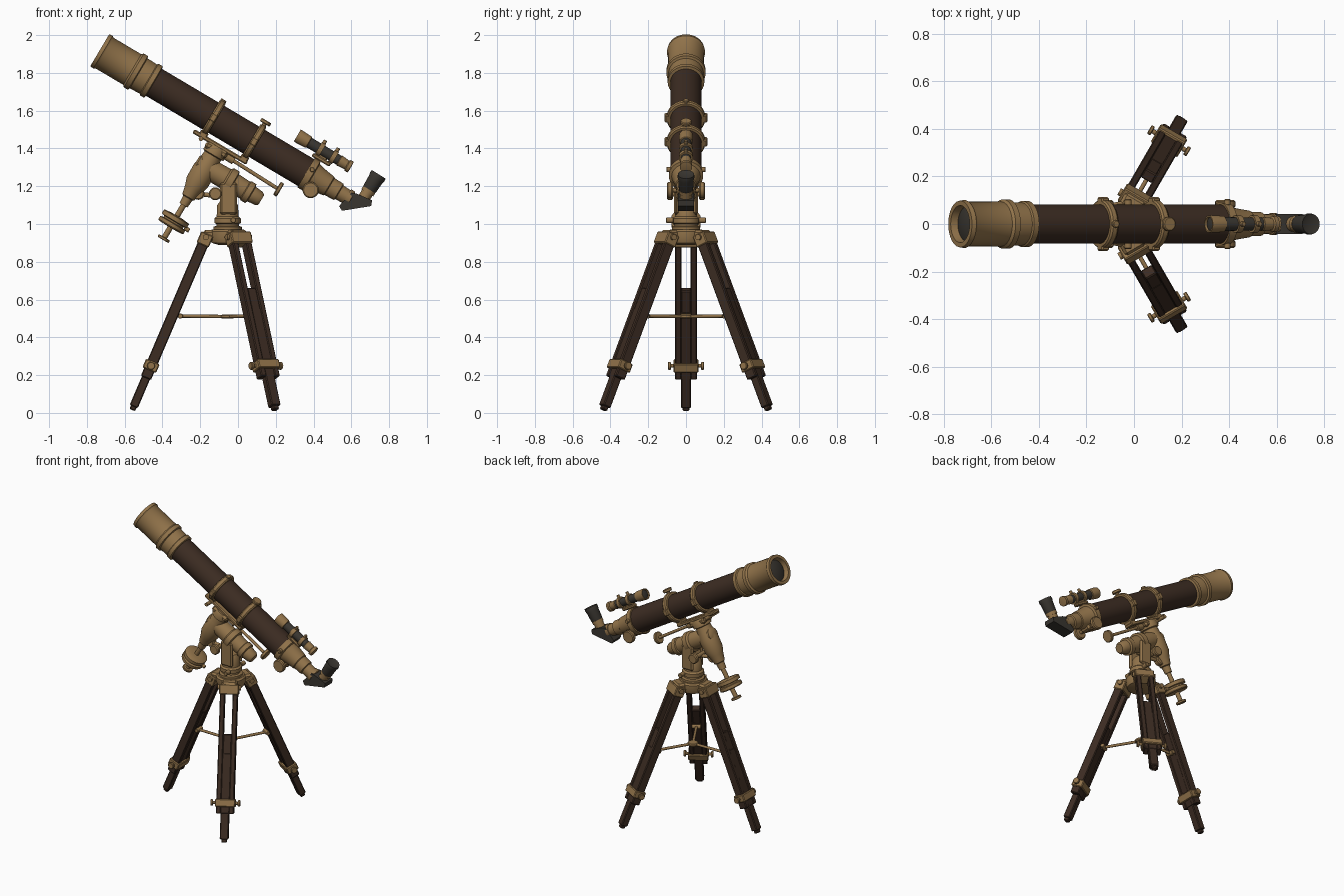
import bpy, bmesh, math
from mathutils import Vector, Matrix

old = bpy.data.objects.get("Cube")
if old:
    bpy.data.objects.remove(old)


def material(name, rgb):
    m = bpy.data.materials.new(name)
    m.use_nodes = True
    m.diffuse_color = (*rgb, 1)
    m.node_tree.nodes["Principled BSDF"].inputs["Base Color"].default_value = (*rgb, 1)
    return m


BRASS = material("aged_brass", (0.29, 0.175, 0.07))
WOOD = material("dark_brown", (0.045, 0.025, 0.016))
BLACK = material("dark_grey", (0.042, 0.037, 0.030))

# Optical frame: AX runs down the tube, UP is square to it
AX = Vector((0.86, 0, -0.51)).normalized()
UP = Vector((-AX.z, 0, AX.x))
Y = Vector((0, 1, 0))
Z = Vector((0, 0, 1))


def P(t, h=0, y=0):
    return Vector((-0.732, 0, 1.92)) + AX * t + UP * h + Y * y


def finish(name, bm, mat, matrix):
    bmesh.ops.recalc_face_normals(bm, faces=bm.faces)
    me = bpy.data.meshes.new(name)
    bm.to_mesh(me)
    bm.free()
    me.materials.append(mat)
    me.shade_smooth()
    me.set_sharp_from_angle(angle=math.radians(35))
    ob = bpy.data.objects.new(name, me)
    ob.matrix_world = matrix
    bpy.context.collection.objects.link(ob)
    return ob


def lathe(name, origin, direction, profile, mat, seg=32):
    """Turn (distance, radius) pairs about a direction."""
    bm = bmesh.new()
    rings = []
    for d, r in profile:
        rings.append([bm.verts.new((r * math.cos(a), r * math.sin(a), d))
                      for a in (2 * math.pi * i / seg for i in range(seg))])
    for a, b in zip(rings, rings[1:]):
        for i in range(seg):
            j = (i + 1) % seg
            bm.faces.new((a[i], a[j], b[j], b[i]))
    bm.faces.new(rings[0])
    bm.faces.new(rings[-1])
    rot = direction.to_track_quat('Z', 'Y').to_matrix().to_4x4()
    return finish(name, bm, mat, Matrix.Translation(origin) @ rot)


def rod(name, a, b, r, mat, seg=16):
    return lathe(name, a, b - a, [(0, r), ((b - a).length, r)], mat, seg)


def box(name, center, size, axes, mat, bevel=0.006):
    """Bevelled box along three given axes."""
    bm = bmesh.new()
    bmesh.ops.create_cube(bm, size=1)
    bmesh.ops.scale(bm, vec=size, verts=bm.verts)
    bmesh.ops.bevel(bm, geom=bm.edges[:], offset=bevel, segments=1, affect='EDGES')
    m = Matrix(axes).transposed().to_4x4()
    return finish(name, bm, mat, Matrix.Translation(center) @ m)


def knob(name, center, direction, r, thick, mat=BRASS):
    h, c = thick / 2, min(r, thick) * 0.2
    return lathe(name, center, direction,
                 [(-h, r - c), (c - h, r), (h - c, r), (h, r - c)], mat, 20)


TUBE_AXES = (AX, Y, UP)

# Main tube, dew cap and lens
lathe("dew_cap", P(0), AX,
      [(0.04, 0.07), (0, 0.078), (0, 0.098), (0.02, 0.101), (0.03, 0.094), (0.2, 0.094),
       (0.21, 0.104), (0.235, 0.104), (0.24, 0.092), (0.3, 0.09), (0.305, 0.097),
       (0.33, 0.097), (0.335, 0.08)], BRASS, 48)
lathe("objective_lens", P(0), AX, [(0.02, 0.02), (0.025, 0.05), (0.032, 0.074), (0.05, 0.06)], BLACK, 48)
lathe("main_tube", P(0.32), AX, [(0, 0.083), (0.96, 0.083)], WOOD, 48)

# Tube rings with hinge lugs and clamp knobs
for label, t in (("front", 0.70), ("rear", 0.95)):
    lathe(label + "_tube_ring", P(t), AX,
          [(-0.018, 0.08), (-0.018, 0.096), (-0.01, 0.102), (0.01, 0.102),
           (0.018, 0.096), (0.018, 0.08)], BRASS, 48)
    for side in (-1, 1):
        box(label + "_ring_lug", P(t, 0, side * 0.1), (0.036, 0.026, 0.045), TUBE_AXES, BRASS)
    box(label + "_ring_foot", P(t, -0.1), (0.045, 0.07, 0.03), TUBE_AXES, BRASS)
rod("clamp_screw", P(0.95, 0.09), P(0.95, 0.115), 0.012, BRASS)
knob("clamp_knob", P(0.95, 0.12), UP, 0.03, 0.02)
knob("ring_top_stud", P(0.70, 0.1), UP, 0.016, 0.02)

# Saddle below the rings
box("saddle_plate", P(0.81, -0.115), (0.33, 0.07, 0.024), TUBE_AXES, BRASS)
box("saddle_block", P(0.80, -0.14), (0.13, 0.1, 0.04), TUBE_AXES, BRASS, 0.012)
rod("saddle_screw", P(0.70, -0.13, -0.075), P(0.70, -0.13, 0.075), 0.012, BRASS)

# Focuser and drawtube
lathe("focuser", P(1.27), AX,
      [(0, 0.08), (0, 0.091), (0.035, 0.091), (0.04, 0.076), (0.08, 0.066), (0.14, 0.057),
       (0.145, 0.052), (0.2, 0.05), (0.205, 0.042), (0.25, 0.04), (0.25, 0.046),
       (0.275, 0.046), (0.28, 0.036), (0.31, 0.036)], BRASS)
box("pinion_housing", P(1.338, -0.062), (0.065, 0.08, 0.05), TUBE_AXES, BRASS, 0.012)
rod("pinion_shaft", P(1.338, -0.067, -0.09), P(1.338, -0.067, 0.09), 0.012, BRASS)
for side in (-1, 1):
    knob("focus_knob", P(1.338, -0.067, side * 0.085), Y, 0.043, 0.03)
    knob("cell_screw", P(1.29, 0.03, side * 0.092), Y, 0.013, 0.025)

# Star diagonal: an extruded side outline
bm = bmesh.new()
outline = [(0.535, 1.095), (0.55, 1.07), (0.705, 1.095), (0.71, 1.125), (0.63, 1.16), (0.60, 1.165)]
face = bm.faces.new([bm.verts.new((x, -0.042, z)) for x, z in outline])
ext = bmesh.ops.extrude_face_region(bm, geom=[face])
bmesh.ops.translate(bm, vec=(0, 0.084, 0), verts=[v for v in ext["geom"] if isinstance(v, bmesh.types.BMVert)])
finish("star_diagonal", bm, BLACK, Matrix.Identity(4))

# Eyepiece
eye = Vector((0.65, 0, 1.11))
eye_dir = Vector((0.53, 0, 0.85)).normalized()
lathe("eyepiece_holder", eye, eye_dir, [(0, 0.032), (0.065, 0.032), (0.065, 0.037), (0.085, 0.037)], BRASS)
lathe("eyepiece", eye, eye_dir,
      [(0.08, 0.034), (0.09, 0.038), (0.15, 0.041), (0.165, 0.045), (0.18, 0.043), (0.175, 0.025)], BLACK)

# Finder scope
F = P(1.13, 0.145)
lathe("finder_front", F, AX, [(0.01, 0.028), (0, 0.03), (0, 0.036), (0.015, 0.037), (0.07, 0.034), (0.075, 0.026)], BRASS)
lathe("finder_lens", F, AX, [(0.006, 0.02), (0.01, 0.03), (0.02, 0.03)], BLACK)
lathe("finder_tube", F, AX, [(0.07, 0.029), (0.27, 0.027)], BLACK)
for d in (0.13, 0.21):
    lathe("finder_ring", F + AX * d, AX, [(0, 0.03), (0, 0.037), (0.025, 0.037), (0.025, 0.03)], BRASS)
    knob("finder_ring_screw", F + AX * (d + 0.012) + UP * 0.042, UP, 0.01, 0.025)
lathe("finder_eyepiece", F, AX, [(0.255, 0.026), (0.26, 0.03), (0.305, 0.026), (0.31, 0.033), (0.328, 0.033), (0.33, 0.02)], BRASS)
box("finder_rail", P(1.305, 0.1), (0.11, 0.035, 0.022), TUBE_AXES, BRASS)
box("finder_stem", P(1.305, 0.115), (0.05, 0.022, 0.05), TUBE_AXES, BRASS)

# Declination axis and counterweight
lathe("declination_housing", P(0.80, -0.12), -UP,
      [(0, 0.05), (0.02, 0.062), (0.05, 0.062), (0.055, 0.05), (0.1, 0.055), (0.14, 0.064),
       (0.22, 0.062), (0.26, 0.048), (0.31, 0.036), (0.315, 0.028), (0.36, 0.024)], BRASS)
rod("counterweight_bar", P(0.80, -0.45), P(0.80, -0.69), 0.015, BRASS)
lathe("counterweight", P(0.80, -0.545), -UP,
      [(0, 0.03), (0.004, 0.072), (0.008, 0.077), (0.03, 0.077), (0.034, 0.06), (0.042, 0.06),
       (0.046, 0.077), (0.064, 0.077), (0.07, 0.072), (0.072, 0.03)], BRASS)
knob("counterweight_lock", P(0.88, -0.58), AX, 0.012, 0.03)
knob("bar_stop", P(0.80, -0.685), UP, 0.034, 0.016)

# Polar axis
lathe("polar_housing", P(0.74, -0.245), AX,
      [(0, 0.03), (0.01, 0.045), (0.09, 0.056), (0.18, 0.058), (0.19, 0.07), (0.225, 0.07),
       (0.23, 0.056), (0.3, 0.052), (0.305, 0.058), (0.335, 0.058), (0.34, 0.045),
       (0.385, 0.04), (0.4, 0.03)], BRASS)

# Slow motion control
rod("slow_motion_rod", P(0.83, -0.14), P(1.19, -0.15), 0.01, BRASS, 12)
lathe("slow_motion_coupling", P(0.86, -0.14), AX, [(0, 0.022), (0.05, 0.022)], BRASS, 16)
knob("slow_motion_knob", P(1.19, -0.15), AX, 0.04, 0.022)

# Pedestal and its adjusting knobs
CX = -0.055
base = Vector((CX, 0, 0))
lathe("pedestal", base, Z,
      [(0.95, 0.075), (0.985, 0.075), (0.99, 0.06), (1.0, 0.06), (1.005, 0.07), (1.03, 0.07),
       (1.04, 0.058), (1.1, 0.055), (1.12, 0.04)], BRASS)
for side in (-1, 1):
    box("pedestal_cheek", Vector((CX + 0.005, side * 0.052, 1.135)), (0.09, 0.025, 0.17), (Vector((1, 0, 0)), Y, Z), BRASS, 0.01)
    knob("altitude_knob", Vector((-0.12, side * 0.085, 1.16)), Y, 0.034, 0.03)
    knob("azimuth_knob", Vector((CX + 0.03, side * 0.085, 1.02)), Y, 0.015, 0.04)
rod("altitude_bolt", Vector((-0.12, -0.09, 1.16)), Vector((-0.12, 0.09, 1.16)), 0.014, BRASS)
rod("latitude_screw", Vector((-0.21, 0, 1.16)), Vector((-0.05, 0, 1.14)), 0.012, BRASS)
knob("latitude_knob", Vector((-0.21, 0, 1.16)), Y, 0.032, 0.04)

# Tripod head and spreader hub
lathe("tripod_head", base, Z, [(0.89, 0.05), (0.9, 0.085), (0.925, 0.095), (0.96, 0.095), (0.97, 0.085)], BRASS)
lathe("spreader_hub", base, Z, [(0.5, 0.03), (0.505, 0.036), (0.515, 0.036), (0.52, 0.03)], BRASS)

# Three legs
for label, degrees in (("right", 180), ("front", -60), ("back", 60)):
    a = math.radians(degrees)
    R = Vector((math.cos(a), math.sin(a), 0))
    T = Z.cross(R)
    top = base + R * 0.115 + Z * 0.93
    foot = base + R * 0.505 + Z * 0.015
    L = (foot - top).normalized()
    axes = (T, L.cross(T), L)
    length = (foot - top).length

    def leg_box(name, start, end, width, depth, mat, shift=0):
        box(label + name, top + L * (start + end) / 2 + T * shift,
            (width, depth, end - start), axes, mat, 0.005)

    for side in (-1, 1):
        leg_box("_leg_rail", 0.02, 0.81, 0.032, 0.058, WOOD, side * 0.041)
    leg_box("_leg_panel", 0.42, 0.81, 0.06, 0.05, WOOD)
    leg_box("_lower_leg", 0.30, length - 0.02, 0.055, 0.046, WOOD)
    leg_box("_leg_tip", length - 0.03, length, 0.035, 0.032, WOOD)
    leg_box("_leg_clamp", 0.715, 0.765, 0.13, 0.078, BRASS)
    leg_box("_leg_cap", -0.02, 0.045, 0.125, 0.07, BRASS)
    box(label + "_head_arm", base + R * 0.08 + Z * 0.94, (0.1, 0.1, 0.055), (R, T, Z), BRASS, 0.012)

    # Hinge bolt, clamp screw and spreader arm
    rod(label + "_hinge_bolt", top - T * 0.075, top + T * 0.075, 0.016, BRASS)
    c = top + L * 0.74
    rod(label + "_clamp_screw", c - T * 0.08, c + T * 0.09, 0.01, BRASS, 12)
    for side in (-1, 1):
        knob(label + "_clamp_knob", c + T * side * 0.088, T, 0.021, 0.016)
    rod(label + "_spreader_arm", base + Z * 0.51, base + R * 0.275 + Z * 0.513, 0.009, BRASS, 12)
    knob(label + "_spreader_pivot", base + R * 0.25 + Z * 0.513, T, 0.014, 0.06)
